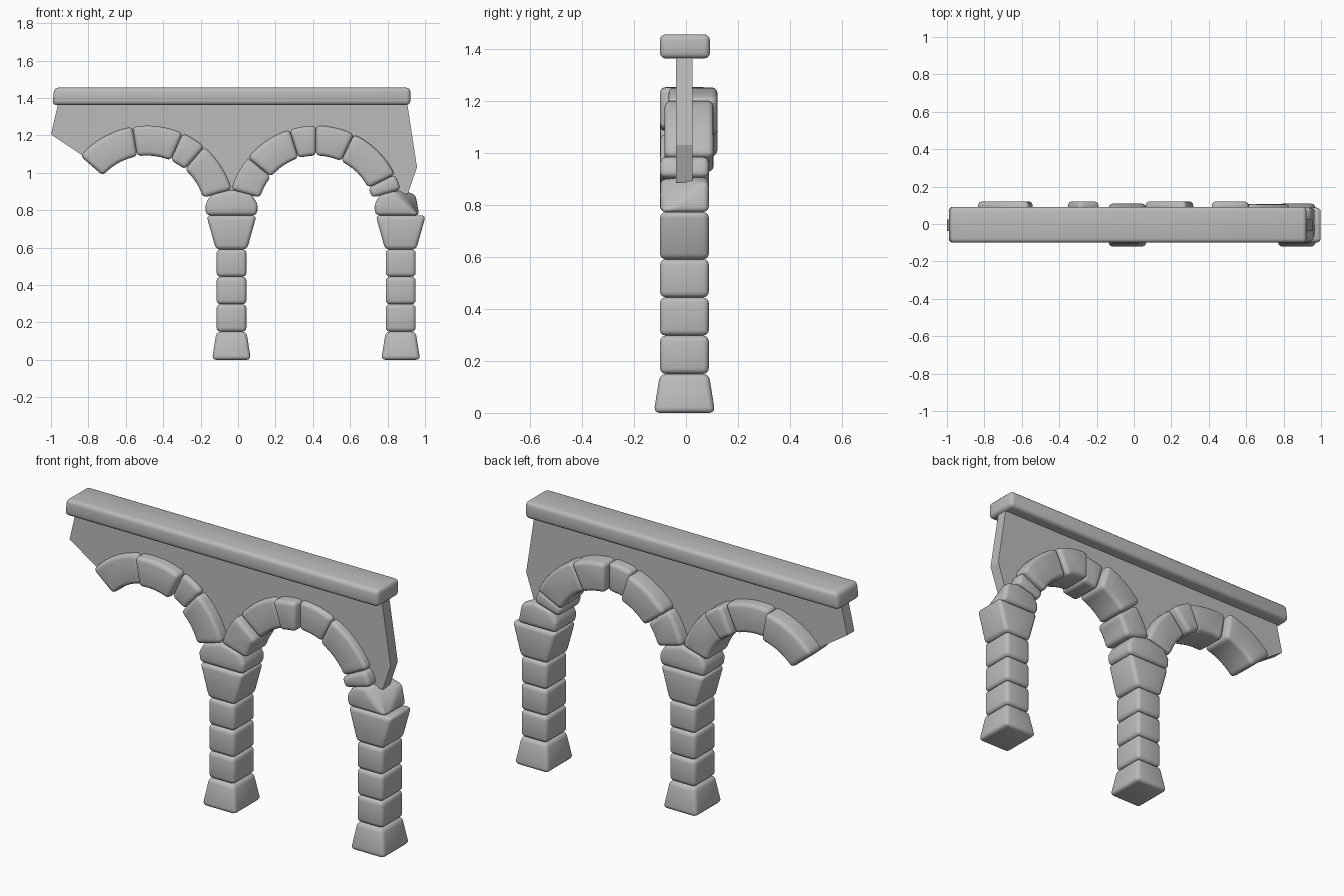
import bpy, bmesh
from math import cos, sin, radians
from mathutils import Vector

cube = bpy.data.objects.get("Cube")
if cube:
    bpy.data.objects.remove(cube, do_unlink=True)

stone = bpy.data.materials.new("grey stone")
stone.use_nodes = True
GREY = (0.5, 0.5, 0.5, 1)
stone.diffuse_color = GREY
stone.node_tree.nodes["Principled BSDF"].inputs["Base Color"].default_value = GREY

FRONT, BACK = -0.1, 0.088
ARCH_Z, OUTER, INNER = 0.78, 0.472, 0.312
PILLARS = {"middle": -0.035, "left": 0.87}


def prism(name, outline, front=FRONT, back=BACK, bevel=0.022, flare=0, chip=None):
    """Extrude an x-z outline along y, round its edges; flare widens the bottom in y."""
    bm = bmesh.new()
    low = min(z for x, z in outline)
    rings = []
    for y, s in ((front, -1), (back, 1)):
        rings.append([bm.verts.new((x, y + s * (flare if z == low else 0), z)) for x, z in outline])
    bm.faces.new(rings[0])
    bm.faces.new(rings[1][::-1])
    n = len(outline)
    for i in range(n):
        j = (i + 1) % n
        bm.faces.new((rings[0][j], rings[0][i], rings[1][i], rings[1][j]))
    # broken corner: slice and close
    if chip:
        cut = bmesh.ops.bisect_plane(bm, geom=bm.verts[:] + bm.edges[:] + bm.faces[:],
                                     plane_co=chip[0], plane_no=chip[1], clear_outer=True)
        edges = [e for e in cut["geom_cut"] if isinstance(e, bmesh.types.BMEdge)]
        bmesh.ops.holes_fill(bm, edges=edges)
    bmesh.ops.recalc_face_normals(bm, faces=bm.faces[:])
    mesh = bpy.data.meshes.new(name)
    bm.to_mesh(mesh)
    bm.free()
    mesh.materials.append(stone)
    obj = bpy.data.objects.new(name, mesh)
    bpy.context.collection.objects.link(obj)
    if bevel:
        mod = obj.modifiers.new("rounded edges", "BEVEL")
        mod.width = bevel
        mod.segments = 3
        mod.limit_method = "ANGLE"
        mod.angle_limit = radians(25)
        mesh.polygons.foreach_set("use_smooth", [True] * len(mesh.polygons))
    return obj


def trapezoid(cx, z0, z1, half0, half1):
    return [(cx - half0, z0), (cx + half0, z0), (cx + half1, z1), (cx - half1, z1)]


def arc(cx, radius, a0, a1, steps):
    angles = [radians(a0 + (a1 - a0) * i / steps) for i in range(steps + 1)]
    return [(cx + radius * cos(a), ARCH_Z + radius * sin(a)) for a in angles]


# Pillars: flared foot, three shaft blocks, capital
for side, cx in PILLARS.items():
    prism(side + "_pillar_foot", trapezoid(cx, 0, 0.15, 0.104, 0.08), flare=0.024)
    for i in range(3):
        z = 0.15 + i * 0.147
        prism(f"{side}_shaft_block_{i + 1}", trapezoid(cx, z, z + 0.147, 0.08, 0.08))
    prism(side + "_capital", trapezoid(cx, 0.59, 0.772, 0.083, 0.134))

# Springer stones where the arches start; the outer one is broken off
half = [(0.135, 0.772), (0.142, 0.83), (0.108, 0.885)]
cx = PILLARS["middle"]
prism("middle_springer", [(cx + x, z) for x, z in half] + [(cx, 0.91)]
      + [(cx - x, z) for x, z in reversed(half)])
cx = PILLARS["left"]
prism("left_springer", [(cx + 0.1, 0.772), (cx + 0.078, 0.885), (cx, 0.908)]
      + [(cx - x, z) for x, z in reversed(half)],
      chip=(Vector((0.95, 0, 0.845)), Vector((0.65, -0.4, 0.6))))

# Arch stones: dividing angles and how far each stone is pushed back
ARCHES = {
    "right_arch": (-0.487, [16, 49.5, 66, 99.5, 139], [0, 0.033, 0, 0.033]),
    "left_arch": (0.417, [16, 26.5, 64.5, 90, 107.5, 140.5, 164], [0, 0.018, 0.033, 0, 0.033, 0]),
}
for name, (cx, cuts, pushes) in ARCHES.items():
    for i, push in enumerate(pushes):
        a0, a1 = cuts[i], cuts[i + 1]
        steps = max(2, round((a1 - a0) / 6))
        outline = arc(cx, OUTER, a0, a1, steps) + arc(cx, INNER, a1, a0, steps)
        prism(f"{name}_stone_{i + 1}", outline, FRONT + push, BACK + push)

# Thin wall filling the space between arches and beam
wall = [(0.905, 1.37), (-0.962, 1.37), (-1.0, 1.205), (-0.84, 1.098)]
wall += arc(-0.487, 0.4, 136, 18, 16) + arc(0.417, 0.4, 162, 18, 20)
wall += [(0.908, 0.885), (0.957, 1.03)]
prism("spandrel_wall", wall, -0.038, 0.025, bevel=0)

# Beam along the top
prism("top_beam", [(-0.993, 1.362), (0.922, 1.362), (0.922, 1.455), (-0.982, 1.455)], back=0.092)
